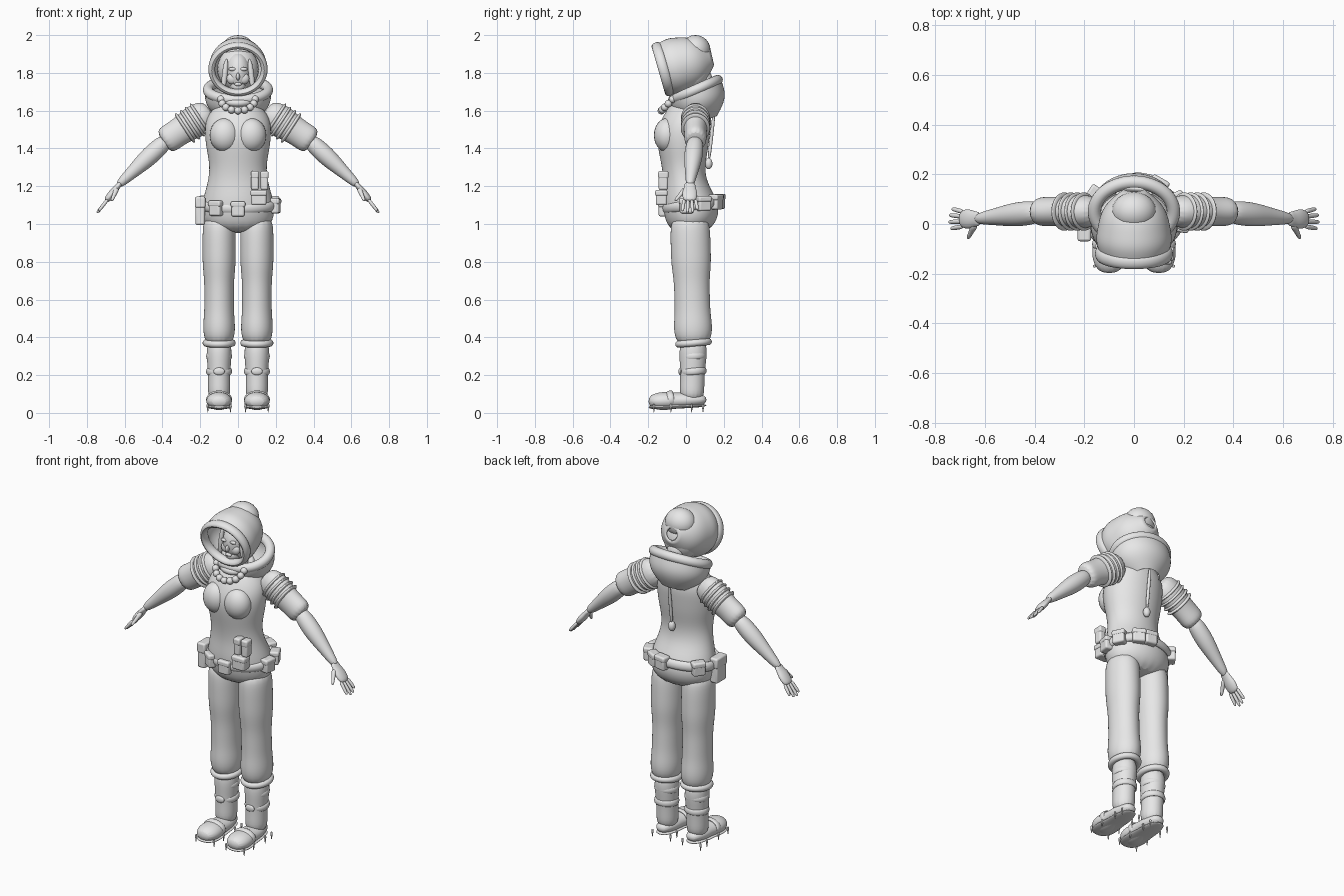
import bpy, bmesh, math
from mathutils import Matrix, Vector

old = bpy.data.objects.get("Cube")
if old:
    bpy.data.objects.remove(old, do_unlink=True)

shade = 0.8
grey = bpy.data.materials.new("plain grey")
grey.use_nodes = True
grey.diffuse_color = (shade, shade, shade, 1)
grey.node_tree.nodes["Principled BSDF"].inputs["Base Color"].default_value = grey.diffuse_color

ACROSS, ALONG = Vector((1, 0, 0)), Vector((0, 1, 0))


def finish(bm, name, subdivide=0, bevel=0):
    """Turn a bmesh into a smooth object with the shared material."""
    bmesh.ops.recalc_face_normals(bm, faces=bm.faces)
    mesh = bpy.data.meshes.new(name)
    bm.to_mesh(mesh)
    bm.free()
    mesh.materials.append(grey)
    obj = bpy.data.objects.new(name, mesh)
    bpy.context.collection.objects.link(obj)
    if bevel:
        modifier = obj.modifiers.new("bevel", "BEVEL")
        modifier.width, modifier.segments = bevel, 3
    if subdivide:
        modifier = obj.modifiers.new("subdivide", "SUBSURF")
        modifier.levels = modifier.render_levels = subdivide
    bpy.ops.object.select_all(action="DESELECT")
    obj.select_set(True)
    bpy.context.view_layer.objects.active = obj
    bpy.ops.object.shade_smooth_by_angle(angle=math.radians(50))
    return obj


def ellipse(centre, u, v, count):
    """Points of an ellipse with half axes u and v."""
    angles = [math.tau * k / count for k in range(count)]
    return [centre + u * math.cos(a) + v * math.sin(a) for a in angles]


def skin(name, loops, caps=True, closed=False, mirror=1, subdivide=2):
    """Bridge a list of point loops, optionally mirrored in x."""
    bm = bmesh.new()
    rows = [[bm.verts.new((p.x * mirror, p.y, p.z)) for p in loop] for loop in loops]
    following = rows[1:] + rows[:1] if closed else rows[1:]
    for low, high in zip(rows, following):
        for k in range(len(low)):
            bm.faces.new((low[k - 1], low[k], high[k], high[k - 1]))
    if caps and not closed:
        bm.faces.new(rows[0])
        bm.faces.new(rows[-1])
    return finish(bm, name, subdivide)


def limb(name, start, end, widths, flat=1, side=ACROSS, mirror=1, caps=True, count=16):
    """Straight limb with evenly spaced rings of the given half widths."""
    start, end = Vector(start), Vector(end)
    axis = (end - start).normalized()
    u = (side - axis * side.dot(axis)).normalized()
    v = axis.cross(u) * flat
    last = len(widths) - 1
    loops = [ellipse(start.lerp(end, i / last), u * w, v * w, count) for i, w in enumerate(widths)]
    return skin(name, loops, caps, mirror=mirror)


def hoop(name, centre, rx, ry, thick, tall, tilt=0, mirror=1):
    """Padded elliptical band, tilted about x by an angle in degrees."""
    turn = Matrix.Rotation(math.radians(tilt), 3, "X")
    loops = []
    for direction in ellipse(Vector(), ACROSS, ALONG, 32):
        spot = Vector((rx * direction.x, ry * direction.y, 0))
        section = ellipse(spot, direction * thick, Vector((0, 0, tall)), 8)
        loops.append([turn @ p + Vector(centre) for p in section])
    return skin(name, loops, closed=True, mirror=mirror, subdivide=1)


def ball(name, centre, size):
    bm = bmesh.new()
    place = Matrix.Translation(centre) @ Matrix.Diagonal((*size, 1))
    bmesh.ops.create_uvsphere(bm, u_segments=24, v_segments=12, radius=1, matrix=place)
    return finish(bm, name)


def pouch(name, centre, size, angle=0):
    """Rounded bag with a wider flap over its upper part."""
    turn = Matrix.Translation(centre) @ Matrix.Rotation(angle, 4, "Z")
    flap = Matrix.Translation((0, 0, size[2] * 0.3)) @ Matrix.Diagonal((1.1, 1.1, 0.4, 1))
    for part, shape in ((name, Matrix()), (name + "_flap", flap)):
        bm = bmesh.new()
        bmesh.ops.create_cube(bm, size=1, matrix=turn @ shape @ Matrix.Diagonal((*size, 1)))
        finish(bm, part, bevel=0.01)


# Shirt and hips: half width, front and back at even heights
torso = [(.15, .08, .12), (.2, .12, .18), (.19, .13, .17), (.16, .12, .11), (.15, .13, .1),
         (.17, .15, .12), (.18, .16, .13), (.17, .12, .14), (.07, .06, .1)]
loops = []
for i, (half, front, back) in enumerate(torso):
    middle = Vector((0, (back - front) / 2, .95 + .09 * i))
    loops.append(ellipse(middle, ACROSS * half, ALONG * (front + back) / 2, 20))
skin("shirt_and_hips", loops)

# Head
ball("head", (0, -.01, 1.8), (.07, .09, .11))
ball("hair", (0, .03, 1.82), (.11, .1, .12))
ball("jaw", (0, -.05, 1.73), (.04, .04, .04))
ball("nose", (0, -.1, 1.78), (.01, .02, .02))
ball("mouth", (0, -.09, 1.74), (.02, .01, .01))
limb("neck", (0, .02, 1.6), (0, .01, 1.8), (.06, .05, .05))

# Hood, its padded rim and the hair knot below it
hood = limb("hood", (0, -.12, 1.82), (0, .14, 1.88), (.14, .16, .15, .14, .11, .04), caps=False)
shell = hood.modifiers.new("thickness", "SOLIDIFY")
shell.thickness = .01
ball("hood_peak", (0, .05, 1.92), (.09, .08, .08))
hoop("hood_rim", (0, -.12, 1.82), .14, .13, .02, .03, tilt=106)
ball("hair_knot", (0, .1, 1.76), (.05, .04, .06))

# Cowl collar, higher at the back, with a beaded scarf in front
limb("cowl", (0, .1, 1.55), (0, .05, 1.7), (.08, .15, .18, .18), flat=.85, caps=False)
hoop("cowl_rim", (0, .05, 1.71), .16, .13, .03, .03, tilt=24)
hoop("scarf", (0, -.01, 1.66), .08, .08, .02, .02, tilt=15)
for i in range(9):
    a = math.pi * i / 8
    drop = math.sin(a) * .06
    ball("neck_bead", (.09 * math.cos(a), -.07 - drop, 1.66 - drop), (.02, .02, .02))

# Cord down the back
limb("back_cord", (.01, .15, 1.6), (.01, .12, 1.33), (.01, .01, .01), count=8)
ball("cord_end", (.01, .12, 1.32), (.02, .02, .03))

for s in (1, -1):
    # Face details and bust
    ball("brow", (s * .03, -.09, 1.82), (.02, .01, .01))
    ball("cheek", (s * .03, -.07, 1.77), (.03, .02, .03))
    ball("bust", (s * .07, -.1, 1.47), (.08, .07, .09))
    limb("hair_lock", (.06, -.06, 1.88), (.08, -.06, 1.7), (.01, .02, .01), mirror=s, count=8)

    # Sleeve with ridges on the shoulder
    arm = dict(side=ALONG, mirror=s)
    shoulder, cuff = Vector((.14, .05, 1.6)), Vector((.4, .05, 1.43))
    limb("sleeve", shoulder, cuff, (.05, .07, .07, .06, .06, .06), flat=1.25, **arm)
    for i in range(4):
        near = shoulder.lerp(cuff, .2 + .1 * i)
        far = shoulder.lerp(cuff, .28 + .1 * i)
        limb("shoulder_ridge", near, far, (.06, .08, .08, .06), flat=1.2, **arm)

    # Bare forearm and hand
    limb("forearm", (.37, .05, 1.45), (.64, .02, 1.2), (.04, .05, .05, .04, .03, .02), **arm)
    limb("palm", (.62, .02, 1.22), (.7, .02, 1.12), (.03, .03, .04, .04, .03), flat=.5, **arm)
    for i, length in enumerate((.9, 1.05, 1, .8)):
        knuckle = Vector((.69, .02 * i - .01, 1.13))
        tip = knuckle + Vector((.055, .008 * i - .01, -.07)) * length
        limb("finger", knuckle, tip, (.01, .01, .01, .007), count=8, **arm)
    limb("thumb", (.64, 0, 1.19), (.67, -.06, 1.12), (.02, .01, .01), mirror=s, count=8)

    # Trouser leg gathered into a puffed cuff
    limb("trouser_leg", (.1, .04, .35), (.1, .02, 1.05),
         (.07, .09, .08, .08, .08, .09, .09, .09, .08), flat=1.2, mirror=s)
    hoop("cuff_fold", (.1, .04, .37), .07, .08, .02, .02, tilt=5, mirror=s)

    # Boot shaft and straps
    limb("boot_shaft", (.1, .04, .4), (.1, .03, .06), (.06, .07, .06, .06, .06), flat=1.1, mirror=s)
    for z in (.3, .22):
        hoop("boot_strap", (.1, .04, z), .06, .06, .01, .02, tilt=5, mirror=s)
    ball("strap_buckle", (s * .1, -.03, .22), (.03, .01, .02))

    # Foot and sole share one outline, with spikes beneath
    outline = (.03, .05, .06, .06, .07, .07, .04)
    for part, z, flat in (("boot_foot", .07, .7), ("boot_sole", .04, .2)):
        limb(part, (.1, .11, z), (.1, -.2, z - .01), outline, flat, mirror=s)
    hoop("toe_strap", (.1, -.08, .07), .06, .04, .01, .02, tilt=100, mirror=s)
    for x in (.04, .16):
        for y in (-.17, -.08, .03, .09):
            limb("boot_spike", (x, y, .05), (x, y, 0), (.01, .005, .002), mirror=s, count=6)

# Belt, pouches spread round it, a holster and a front stack
hoop("belt", (0, .03, 1.1), .19, .14, .02, .03, tilt=8)
for degrees in (-10, 25, 60, 80, 145, 235, 270):
    a = math.radians(degrees)
    spot = (.2 * math.cos(a), .03 + .15 * math.sin(a), 1.1 + .02 * math.sin(a))
    pouch("belt_pouch", spot, (.05, .07, .08), a)
pouch("holster", (-.2, -.02, 1.07), (.05, .09, .15))
pouch("front_pouch", (.11, -.13, 1.14), (.08, .06, .08))
for x in (.09, .14):
    pouch("small_bottle", (x, -.12, 1.23), (.04, .05, .1))
